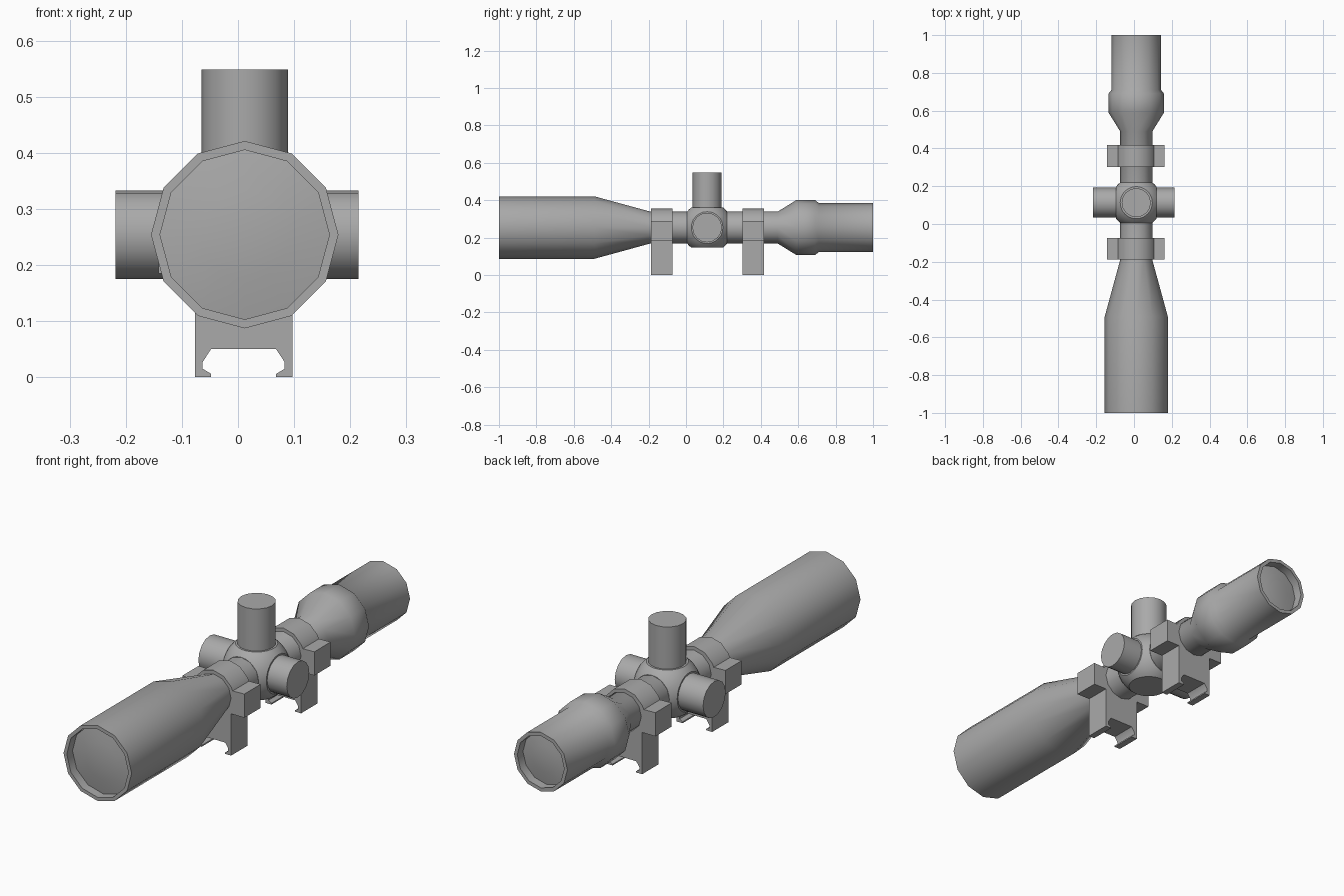
import bpy, bmesh, math
from mathutils import Vector, Matrix

if "Cube" in bpy.data.objects:
    bpy.data.objects.remove(bpy.data.objects["Cube"], do_unlink=True)

AXIS_X, AXIS_Z = 0.012, 0.254   # optical axis
TURRET_Y = 0.113

grey = bpy.data.materials.new("matte_grey")
grey.use_nodes = True
grey.diffuse_color = (0.4, 0.4, 0.4, 1)
grey.node_tree.nodes["Principled BSDF"].inputs["Base Color"].default_value = (0.4, 0.4, 0.4, 1)


def finish(name, bm, angle=None):
    """Turn a bmesh into a named object, smooth below the given angle."""
    bmesh.ops.recalc_face_normals(bm, faces=bm.faces)
    mesh = bpy.data.meshes.new(name)
    bm.to_mesh(mesh)
    bm.free()
    mesh.materials.append(grey)
    obj = bpy.data.objects.new(name, mesh)
    bpy.context.collection.objects.link(obj)
    if angle:
        bpy.ops.object.select_all(action='DESELECT')
        obj.select_set(True)
        bpy.context.view_layer.objects.active = obj
        bpy.ops.object.shade_smooth_by_angle(angle=math.radians(angle))
    return obj


def lathe(name, profile, sides=12):
    """Revolve (y, radius) points about the optical axis."""
    bm = bmesh.new()
    rings = []
    for y, r in profile:
        if r == 0:
            rings.append([bm.verts.new((AXIS_X, y, AXIS_Z))] * sides)
            continue
        turns = [2 * math.pi * i / sides for i in range(sides)]
        rings.append([bm.verts.new((AXIS_X + r * math.sin(a), y, AXIS_Z + r * math.cos(a)))
                      for a in turns])
    for a, b in zip(rings, rings[1:]):
        for i in range(sides):
            j = (i + 1) % sides
            bm.faces.new(list(dict.fromkeys((a[i], a[j], b[j], b[i]))))
    return finish(name, bm, 42)


def knob(name, start, end, radius):
    """Capped cylinder between two points."""
    start, end = Vector(start), Vector(end)
    along = end - start
    bm = bmesh.new()
    place = Matrix.Translation((start + end) / 2) @ along.to_track_quat('Z', 'Y').to_matrix().to_4x4()
    bmesh.ops.create_cone(bm, cap_ends=True, segments=16, radius1=radius, radius2=radius,
                          depth=along.length, matrix=place)
    return finish(name, bm, 40)


def mount(name, y0, y1):
    """Clamp ring with side flanges and a slotted rail foot, extruded along y."""
    half = [(0, 0.05), (0.058, 0.05), (0.073, 0.027), (0.073, 0.015), (0.058, 0.006),
            (0.058, 0), (0.087, 0), (0.087, 0.185), (0.152, 0.185), (0.152, 0.29)]
    # arch over the tube
    for deg in (70, 60, 30, 0):
        a = math.radians(deg)
        half.append((0.101 * math.sin(a), AXIS_Z + 0.101 * math.cos(a)))
    outline = half + [(-x, z) for x, z in half[-2:0:-1]]
    bm = bmesh.new()
    face = bm.faces.new([bm.verts.new((0.01 + x, y0, z)) for x, z in outline])
    out = bmesh.ops.extrude_face_region(bm, geom=[face])
    moved = [v for v in out["geom"] if isinstance(v, bmesh.types.BMVert)]
    bmesh.ops.translate(bm, verts=moved, vec=(0, y1 - y0, 0))
    return finish(name, bm, 35)


# Main tube with objective bell, eyepiece and recessed domed lenses
lathe("scope_tube", [
    (-0.96, 0.151), (-1, 0.151), (-1, 0.167), (-0.49, 0.167), (-0.19, 0.085),
    (0.49, 0.085), (0.59, 0.147), (0.69, 0.147), (0.71, 0.131), (1, 0.131),
    (1, 0.115), (0.96, 0.115)])
lathe("objective_lens", [(-0.96, 0.151), (-0.972, 0.08), (-0.976, 0)])
lathe("eyepiece_lens", [(0.96, 0.115), (0.969, 0.06), (0.972, 0)])

# Turret housing: a ball trimmed flat on six sides
bm = bmesh.new()
bmesh.ops.create_uvsphere(bm, u_segments=32, v_segments=20, radius=0.137)
for axis in range(3):
    for sign in (-1, 1):
        normal = Vector((0, 0, 0))
        normal[axis] = sign
        geom = bm.verts[:] + bm.edges[:] + bm.faces[:]
        cut = bmesh.ops.bisect_plane(bm, geom=geom, plane_co=normal * 0.107,
                                     plane_no=normal, clear_outer=True)
        rim = [e for e in cut["geom_cut"] if isinstance(e, bmesh.types.BMEdge)]
        bmesh.ops.contextual_create(bm, geom=rim)
bmesh.ops.translate(bm, verts=bm.verts, vec=(AXIS_X, TURRET_Y, AXIS_Z))
finish("turret_housing", bm, 28)

# Adjustment knobs
centre = (AXIS_X, TURRET_Y, AXIS_Z)
knob("top_knob", centre, (AXIS_X, TURRET_Y, 0.548), 0.077)
knob("left_knob", centre, (0.215, TURRET_Y, AXIS_Z), 0.079)
knob("right_knob", centre, (-0.218, TURRET_Y, AXIS_Z), 0.079)

# Mount rings
mount("front_mount", -0.187, -0.073)
mount("rear_mount", 0.303, 0.417)
